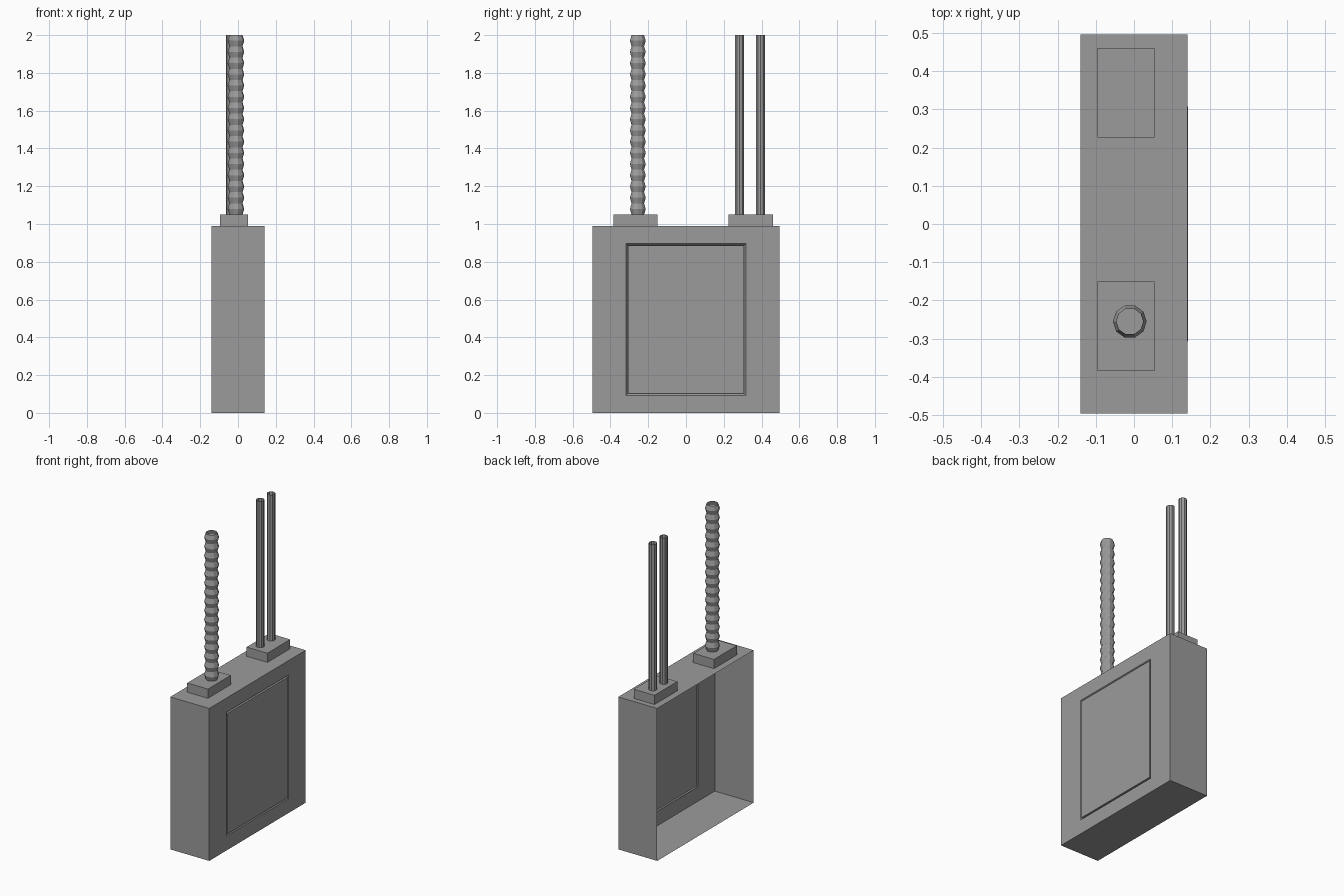
import bpy, bmesh, math

cube = bpy.data.objects.get("Cube")
if cube:
    bpy.data.objects.remove(cube)

GREY = (0.33, 0.33, 0.33, 1)
grey = bpy.data.materials.new("mid_grey")
grey.use_nodes = True
grey.diffuse_color = GREY
grey.node_tree.nodes["Principled BSDF"].inputs["Base Color"].default_value = GREY

BOX_TOP, BLOCK_TOP, TOP = 0.99, 1.05, 2.0


def finish(bm, name):
    mesh = bpy.data.meshes.new(name)
    bm.to_mesh(mesh)
    bm.free()
    mesh.materials.append(grey)
    obj = bpy.data.objects.new(name, mesh)
    bpy.context.collection.objects.link(obj)
    return obj


def box(low, high):
    bm = bmesh.new()
    bmesh.ops.create_cube(bm, size=1)
    for v in bm.verts:
        v.co = [(a + b) / 2 + c * (b - a) for a, b, c in zip(low, high, v.co)]
    return bm


def tube(name, x, y, rings, sides):
    """Open-ended lathed tube from (radius, z) rings."""
    bm = bmesh.new()
    loops = []
    for r, z in rings:
        angles = [math.tau * i / sides for i in range(sides)]
        loops.append([bm.verts.new((x + r * math.cos(a), y + r * math.sin(a), z)) for a in angles])
    for lower, upper in zip(loops, loops[1:]):
        for i in range(sides):
            j = (i + 1) % sides
            bm.faces.new((lower[i], lower[j], upper[j], upper[i]))
    return finish(bm, name)


# Thin-walled case, open on one broad side
bm = box((-0.14, -0.495, 0), (0.14, 0.495, BOX_TOP))
bm.normal_update()
open_side = [f for f in bm.faces if f.normal.x < -0.9]
bmesh.ops.delete(bm, geom=open_side, context="FACES_ONLY")

# Panel on the other broad side, set off by a sloped groove
panel = next(f for f in bm.faces if f.normal.x > 0.9)
bmesh.ops.inset_region(bm, faces=[panel], thickness=0.132)
for v in panel.verts:
    v.co.y = math.copysign(0.318, v.co.y)
bmesh.ops.inset_region(bm, faces=[panel], thickness=0.014, depth=-0.012)
bmesh.ops.inset_region(bm, faces=[panel], thickness=0.0005)
for v in panel.verts:
    v.co.x = 0.141
finish(bm, "case")

# Mounting blocks on the case top
for name, y in (("front_block", -0.267), ("back_block", 0.343)):
    finish(box((-0.096, y - 0.117, BOX_TOP), (0.053, y + 0.117, BLOCK_TOP)), name)

# Corrugated hose
BUMPS, STEPS = 16, 4
rings = []
for i in range(BUMPS * STEPS + 1):
    swell = math.sin(math.pi * i / STEPS) ** 2
    rings.append((0.035 + 0.009 * swell, BLOCK_TOP + (TOP - BLOCK_TOP) * i / (BUMPS * STEPS)))
tube("corrugated_hose", -0.011, -0.255, rings, 10)

# Pair of straight pipes
for name, y in (("inner_pipe", 0.284), ("outer_pipe", 0.395)):
    tube(name, -0.039, y, [(0.025, BLOCK_TOP), (0.025, TOP)], 10)
